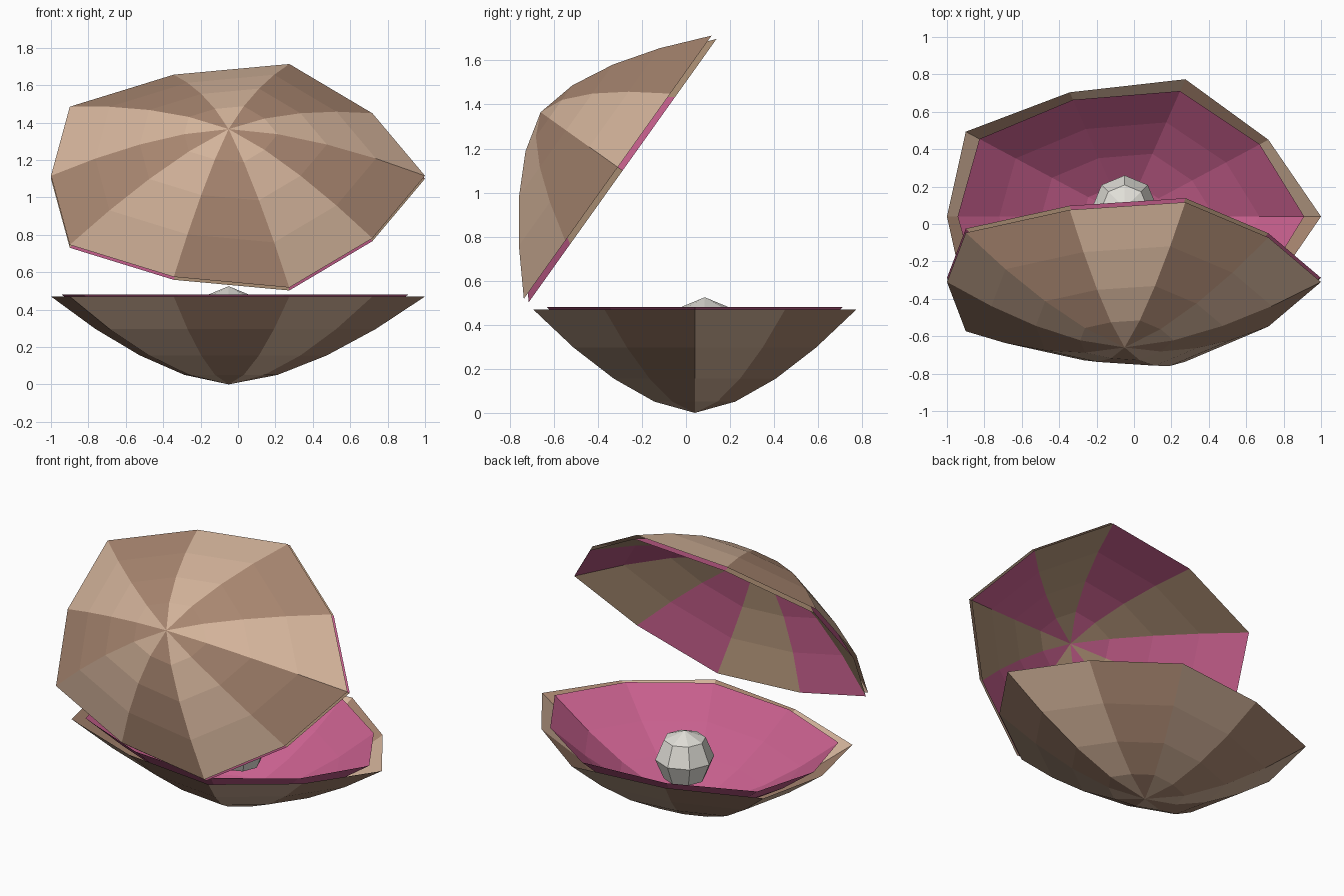
import bpy
import bmesh
from math import cos, sin, pi, radians
from mathutils import Matrix

SIDES = 10      # flutes round each shell
RINGS = 4       # bands from hinge point to rim
OVAL = 0.735    # depth of the shell against its width

cube = bpy.data.objects.get("Cube")
if cube:
    bpy.data.objects.remove(cube, do_unlink=True)


def material(name, *rgb):
    # Colours are given as 0-255 display values and stored as linear
    linear = [((c / 255 + 0.055) / 1.055) ** 2.4 for c in rgb] + [1.0]
    mat = bpy.data.materials.new(name)
    mat.use_nodes = True
    mat.diffuse_color = linear
    bsdf = mat.node_tree.nodes["Principled BSDF"]
    bsdf.inputs["Base Color"].default_value = linear
    bsdf.inputs["Roughness"].default_value = 0.8
    return mat


tan = material("light tan", 212, 180, 155)
brown = material("reddish brown", 168, 134, 112)
olive = material("olive tan", 180, 150, 122)
pink = material("deep pink", 200, 96, 142)
pearl_white = material("pearl white", 225, 223, 216)


def add_object(name, bm, materials, matrix):
    mesh = bpy.data.meshes.new(name)
    bm.to_mesh(mesh)
    bm.free()
    for mat in materials:
        mesh.materials.append(mat)
    obj = bpy.data.objects.new(name, mesh)
    obj.matrix_world = matrix
    bpy.context.collection.objects.link(obj)
    return obj


def bowl(name, ridge, valley, depth, materials, matrix):
    # Fluted bowl whose sectors take the materials in turn
    bm = bmesh.new()
    tip = bm.verts.new((0, 0, 0))
    rings = []
    for j in range(1, RINGS + 1):
        t = j / RINGS
        ring = []
        for k in range(SIDES):
            r = t * (valley if k % 2 else ridge)
            a = 2 * pi * k / SIDES
            ring.append(bm.verts.new((r * cos(a), r * sin(a) * OVAL, depth * t ** 1.6)))
        rings.append(ring)
    for k in range(SIDES):
        n = (k + 1) % SIDES
        faces = [bm.faces.new((tip, rings[0][n], rings[0][k]))]
        for low, high in zip(rings, rings[1:]):
            faces.append(bm.faces.new((low[k], low[n], high[n], high[k])))
        for face in faces:
            face.material_index = k % len(materials)
    bmesh.ops.recalc_face_normals(bm, faces=bm.faces)
    return add_object(name, bm, materials, matrix)


# Lower shell with its lining set slightly proud of the rim
bowl("lower_shell", 1.05, 0.95, 0.47, [tan, brown],
     Matrix.Translation((-0.05, 0.04, 0)))
bowl("lower_lining", 0.96, 0.893, 0.45, [pink],
     Matrix.Translation((-0.05, 0.04, 0.03)))

# Upper shell, tipped open; turning it over swaps the sector order
tilt = (Matrix.Translation((-0.05, -0.66, 1.365))
        @ Matrix.Rotation(radians(54.5 - 180), 4, "X"))
bowl("upper_shell", 1.05, 0.95, 0.43, [brown, tan], tilt)
bowl("upper_lining", 1.05, 0.95, 0.43, [olive, pink],
     tilt @ Matrix.Translation((0, 0, 0.027)))

# Pearl resting inside
bm = bmesh.new()
bmesh.ops.create_uvsphere(bm, u_segments=8, v_segments=4, radius=0.175)
add_object("pearl", bm, [pearl_white], Matrix.Translation((-0.05, 0.085, 0.35)))
